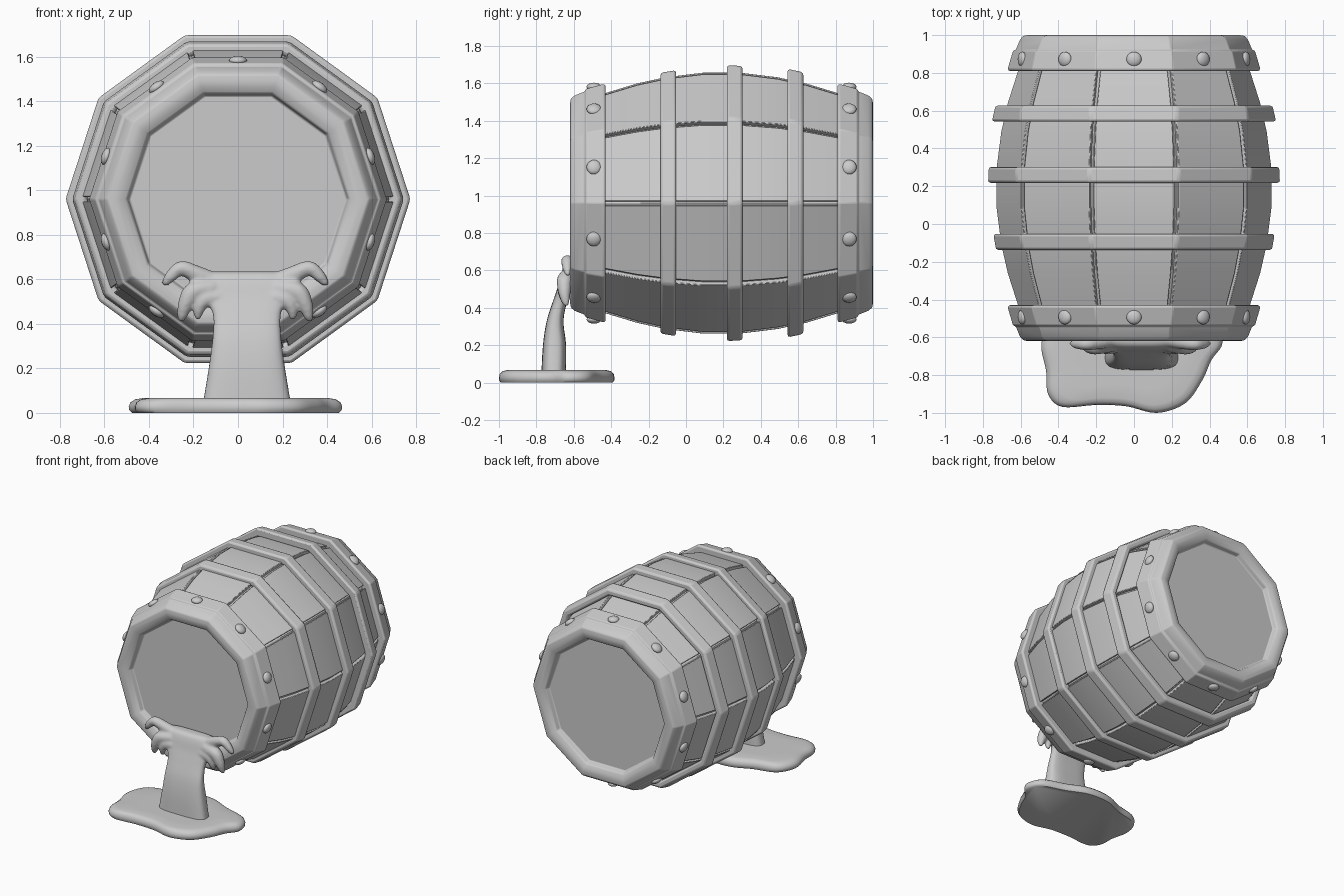
import bpy, bmesh, math
from mathutils import Vector, Matrix

if "Cube" in bpy.data.objects:
    bpy.data.objects.remove(bpy.data.objects["Cube"])

ZC, MID, N = 0.96, 0.19, 10          # barrel axis height, middle along y, sides
STEP = 2 * math.pi / N


def finish(name, bm, bevel=0, angle=30):
    bmesh.ops.recalc_face_normals(bm, faces=bm.faces)
    me = bpy.data.meshes.new(name)
    bm.to_mesh(me)
    bm.free()
    ob = bpy.data.objects.new(name, me)
    bpy.context.collection.objects.link(ob)
    bpy.context.view_layer.objects.active = ob
    bpy.ops.object.select_all(action='DESELECT')
    ob.select_set(True)
    bpy.ops.object.shade_smooth_by_angle(angle=math.radians(angle))
    if bevel:
        m = ob.modifiers.new("bevel", 'BEVEL')
        m.width, m.segments, m.limit_method = bevel, 2, 'ANGLE'
        m.angle_limit = math.radians(25)
    return ob


def loft(bm, rings, closed=False):
    """Skin equal-length rings of points; cap the ends unless closed."""
    vr = [[bm.verts.new(p) for p in r] for r in rings]
    n = len(vr[0])
    for i in range(len(vr) if closed else len(vr) - 1):
        a, b = vr[i], vr[(i + 1) % len(vr)]
        for k in range(n):
            bm.faces.new((a[k], a[(k + 1) % n], b[(k + 1) % n], b[k]))
    if not closed:
        bm.faces.new(vr[0])
        bm.faces.new(vr[-1])


def decagon(y, r):
    return [(r * math.cos(k * STEP), y, ZC + r * math.sin(k * STEP)) for k in range(N)]


def spline(pts, sub, cyclic=False):
    """Catmull-Rom samples through tuples of any size."""
    n, out = len(pts), []
    for i in range(n if cyclic else n - 1):
        idx = [i - 1, i, i + 1, i + 2]
        p = [pts[j % n] if cyclic else pts[min(max(j, 0), n - 1)] for j in idx]
        for s in range(sub):
            t = s / sub
            out.append([0.5 * (2 * b + (c - a) * t + (2 * a - 5 * b + 4 * c - d) * t * t
                        + (3 * b - a - 3 * c + d) * t ** 3) for a, b, c, d in zip(*p)])
    return out


def barrel_r(y):
    return 0.737 - 0.117 * (abs(y - MID) / 0.62) ** 1.9


# inner core seen in the gaps between staves
ys = [MID + d for d in (-0.64, -0.45, -0.3, -0.1, 0.1, 0.3, 0.45, 0.64)]
bm = bmesh.new()
loft(bm, [decagon(y, barrel_r(y) - 0.028) for y in ys])
finish("barrel_core", bm)

# ten flat staves, bowed along the barrel
bm = bmesh.new()
for k in range(N):
    rot = Matrix.Rotation((k + 0.5) * STEP, 3, 'Y')
    rings = []
    for y in ys:
        r = barrel_r(y)
        h, w = r * math.cos(STEP / 2), r * math.sin(STEP / 2) - 0.012
        sec = [(h, -w), (h, w), (h - 0.045, w - 0.012), (h - 0.045, -w + 0.012)]
        rings.append([rot @ Vector((a, y, b)) + Vector((0, 0, ZC)) for a, b in sec])
    loft(bm, rings)
finish("staves", bm, 0.005)

# three hoops
for i, (y, r) in enumerate([(-0.095, 0.74), (0.26, 0.773), (0.585, 0.745)]):
    bm = bmesh.new()
    slope = (barrel_r(y + 0.04) - barrel_r(y - 0.04)) / 2
    loft(bm, [decagon(y - 0.042, r - 0.06), decagon(y - 0.042, r - slope),
              decagon(y + 0.042, r + slope), decagon(y + 0.042, r - 0.06)], closed=True)
    finish(f"hoop_{i + 1}", bm, 0.014)

# end rims with recessed heads, plus rivets on every face
profile = [(0.055, 0.488), (0.022, 0.50), (0.005, 0.53), (0, 0.56), (0.005, 0.588),
           (0.025, 0.605), (0.078, 0.627), (0.084, 0.642), (0.18, 0.670), (0.19, 0.662),
           (0.19, 0.59)]
for name, end, s in (("front", -0.62, 1), ("back", 1.0, -1)):
    bm = bmesh.new()
    loft(bm, [decagon(end + s * d, r) for d, r in profile])
    finish(name + "_rim", bm, 0.006)
    bm = bmesh.new()
    for k in range(N):
        a = (k + 0.5) * STEP
        m = (Matrix.Translation((0, 0, ZC)) @ Matrix.Rotation(a, 4, 'Y')
             @ Matrix.Translation((0.622, end + s * 0.128, 0)) @ Matrix.Diagonal((0.022, 0.04, 0.04, 1)))
        bmesh.ops.create_uvsphere(bm, u_segments=16, v_segments=10, radius=1, matrix=m)
    finish(name + "_rivets", bm, angle=60)

# pouring liquid: rounded sheet sections (z, x centre, half width, y centre, half depth)
sections = [(0.03, 0.04, 0.20, -0.708, 0.066), (0.2, 0.04, 0.172, -0.703, 0.062),
            (0.33, 0.04, 0.155, -0.70, 0.045), (0.44, 0.04, 0.152, -0.672, 0.038),
            (0.52, 0.035, 0.185, -0.645, 0.038), (0.58, 0.033, 0.205, -0.622, 0.045),
            (0.62, 0.033, 0.19, -0.605, 0.045), (0.635, 0.033, 0.17, -0.598, 0.028)]
bm = bmesh.new()


def sgnpow(v, e):
    return math.copysign(abs(v) ** e, v)


loft(bm, [[(xc + w * sgnpow(math.cos(t), 0.6), yc + d * sgnpow(math.sin(t), 0.6), z)
           for t in (2 * math.pi * j / 32 for j in range(32))]
          for z, xc, w, yc, d in spline(sections, 4) + [sections[-1]]])

# splash fingers on both sides (x, y, z, radius)
fingers = [
    [(-0.10, -0.61, 0.59, 0.04), (-0.19, -0.625, 0.625, 0.04), (-0.255, -0.635, 0.65, 0.034),
     (-0.30, -0.635, 0.615, 0.028), (-0.325, -0.632, 0.585, 0.018)],
    [(-0.12, -0.635, 0.56, 0.045), (-0.20, -0.648, 0.545, 0.045), (-0.235, -0.65, 0.49, 0.036),
     (-0.25, -0.645, 0.44, 0.024), (-0.255, -0.64, 0.42, 0.015)],
    [(-0.09, -0.645, 0.52, 0.04), (-0.15, -0.655, 0.51, 0.036), (-0.175, -0.655, 0.47, 0.028),
     (-0.18, -0.65, 0.43, 0.016)]]
for path in fingers:
    for x, y, z, r in spline(path, 6) + [path[-1]]:
        for px in (x, 0.066 - x):
            bmesh.ops.create_icosphere(bm, subdivisions=2, radius=r,
                                       matrix=Matrix.Translation((px, y, z)))
liquid = finish("pouring_liquid", bm)
m = liquid.modifiers.new("blend", 'REMESH')
m.mode, m.voxel_size, m.use_smooth_shade = 'VOXEL', 0.009, True
m = liquid.modifiers.new("soften", 'SMOOTH')
m.factor, m.iterations = 0.5, 8

# puddle with a wavy outline and rounded edge
outline = [(-0.49, -0.63), (-0.465, -0.78), (-0.455, -0.9), (-0.38, -0.968), (-0.2, -0.958),
           (-0.04, -0.965), (0.12, -1.0), (0.27, -0.95), (0.36, -0.83), (0.41, -0.72),
           (0.468, -0.63), (0.42, -0.52), (0.25, -0.46), (0.08, -0.39), (-0.1, -0.39),
           (-0.25, -0.45), (-0.42, -0.5)]
edge = spline(outline, 5, cyclic=True)
bm = bmesh.new()
loft(bm, [[(s * x, -0.69 + s * (y + 0.69), z) for x, y in edge]
          for s, z in ((0.97, 0), (0.995, 0.012), (1, 0.028), (0.985, 0.047),
                       (0.94, 0.061), (0.86, 0.067), (0.6, 0.068))])
finish("puddle", bm, angle=50)
